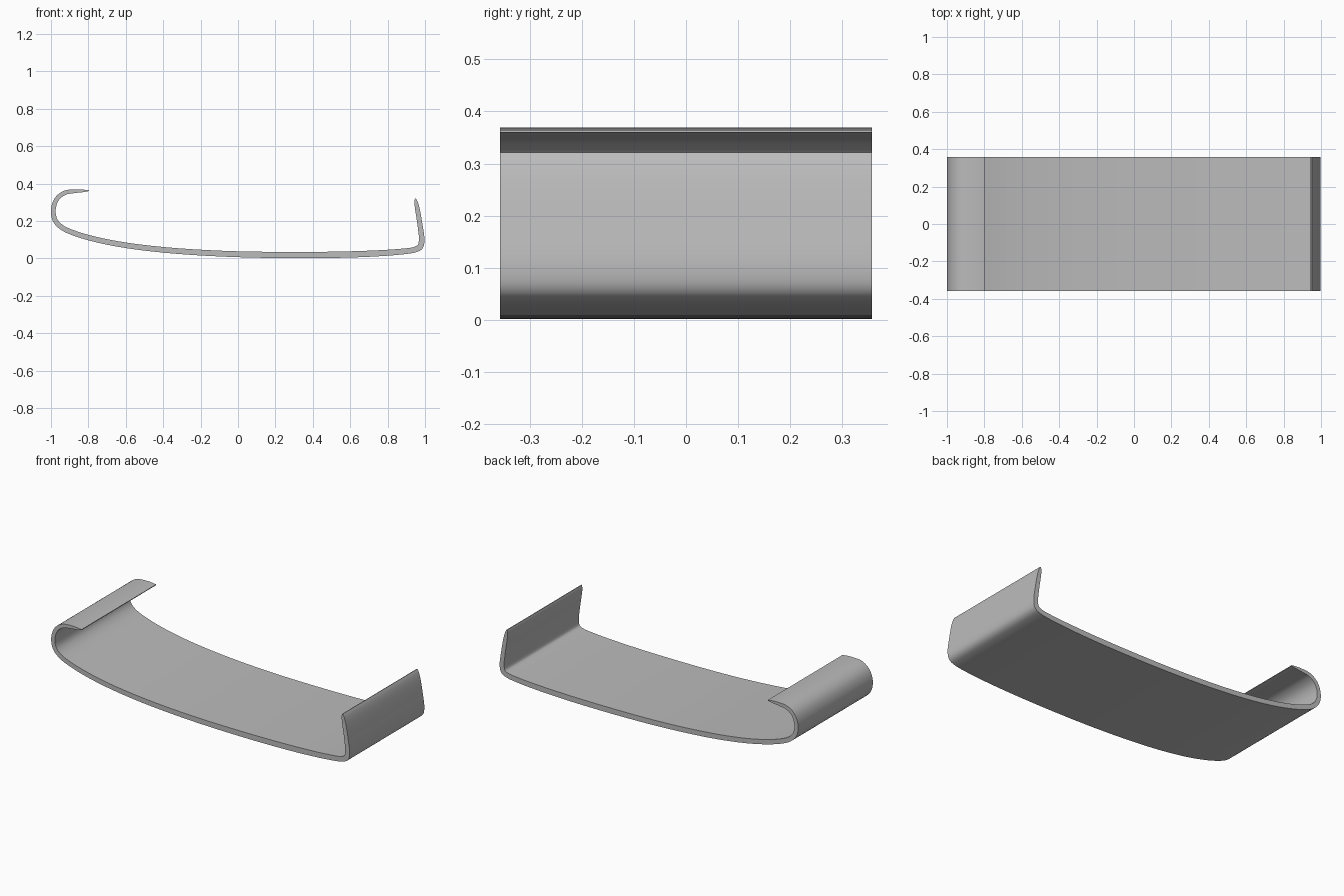
import bpy, bmesh, math
from mathutils import Vector

old = bpy.data.objects.get("Cube")
if old:
    bpy.data.objects.remove(old, do_unlink=True)

HALF_WIDTH = 0.357
STEPS = 5

metal = bpy.data.materials.new("plain grey")
metal.use_nodes = True
grey = (0.5, 0.5, 0.5, 1)
metal.diffuse_color = grey
metal.node_tree.nodes["Principled BSDF"].inputs["Base Color"].default_value = grey

# Centre line of the strip: x, z, thickness, from the curled lip to the upright lip
path = [Vector(p) for p in (
    (-0.797, 0.362, 0.004), (-0.83, 0.361, 0.014), (-0.875, 0.359, 0.02),
    (-0.925, 0.351, 0.023), (-0.966, 0.321, 0.024), (-0.987, 0.265, 0.025),
    (-0.979, 0.207, 0.026), (-0.945, 0.168, 0.027), (-0.87, 0.133, 0.028),
    (-0.7, 0.088, 0.029), (-0.45, 0.051, 0.03), (-0.1, 0.026, 0.031),
    (0.3, 0.018, 0.033), (0.65, 0.023, 0.033), (0.87, 0.036, 0.031),
    (0.945, 0.047, 0.03), (0.973, 0.062, 0.032), (0.982, 0.095, 0.03),
    (0.973, 0.18, 0.027), (0.958, 0.27, 0.024), (0.951, 0.305, 0.016),
    (0.949, 0.321, 0.004))]


def smooth_path(points):
    """Centripetal spline through the points."""
    ends = [2 * points[0] - points[1]] + points + [2 * points[-1] - points[-2]]
    result = []
    for a, b, c, d in zip(ends, ends[1:], ends[2:], ends[3:]):
        t1 = (b - a).length ** 0.5
        t2 = t1 + (c - b).length ** 0.5
        t3 = t2 + (d - c).length ** 0.5
        for i in range(STEPS):
            t = t1 + (t2 - t1) * i / STEPS
            p = a.lerp(b, t / t1)
            q = b.lerp(c, (t - t1) / (t2 - t1))
            r = c.lerp(d, (t - t2) / (t3 - t2))
            u = p.lerp(q, t / t2)
            v = q.lerp(r, (t - t1) / (t3 - t1))
            result.append(u.lerp(v, (t - t1) / (t2 - t1)))
    return result + [points[-1]]


# Each ring is a thin rectangle across the strip
line = smooth_path(path)
bm = bmesh.new()
rings = []
for i, p in enumerate(line):
    along = line[min(i + 1, len(line) - 1)] - line[max(i - 1, 0)]
    normal = Vector((-along.y, along.x)).normalized() * p.z / 2
    rings.append([bm.verts.new((p.x + s * normal.x, y, p.y + s * normal.y))
                  for s, y in ((1, -HALF_WIDTH), (1, HALF_WIDTH),
                               (-1, HALF_WIDTH), (-1, -HALF_WIDTH))])

# Skin between rings, then the two closed lips
for a, b in zip(rings, rings[1:]):
    for j in range(4):
        k = (j + 1) % 4
        bm.faces.new((a[j], a[k], b[k], b[j]))
bm.faces.new(rings[0])
bm.faces.new(rings[-1])
bmesh.ops.recalc_face_normals(bm, faces=bm.faces)

mesh = bpy.data.meshes.new("curved_strip")
bm.to_mesh(mesh)
bm.free()
mesh.materials.append(metal)
strip = bpy.data.objects.new("curved_strip", mesh)
bpy.context.collection.objects.link(strip)

bpy.ops.object.select_all(action="DESELECT")
strip.select_set(True)
bpy.context.view_layer.objects.active = strip
bpy.ops.object.shade_smooth_by_angle(angle=math.radians(40))
